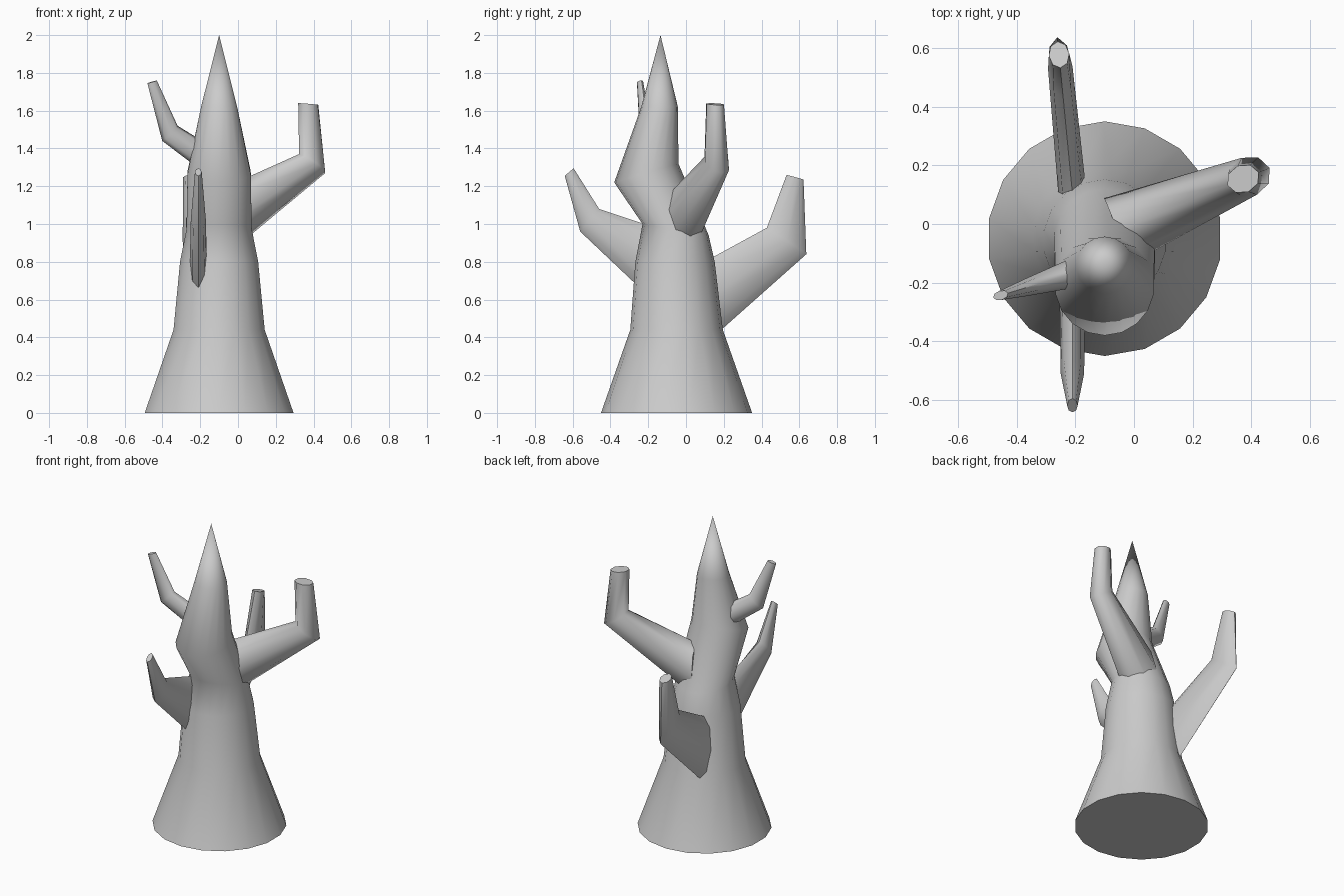
import bpy, math
from mathutils import Vector

if "Cube" in bpy.data.objects:
    bpy.data.objects.remove(bpy.data.objects["Cube"])


def make_loft(name, rings, apex=None):
    """Skin a list of equal-length rings; end with a cap or a pointed tip."""
    n = len(rings[0])
    verts = [p for r in rings for p in r]
    faces = [tuple(reversed(range(n)))]
    for k in range(len(rings) - 1):
        a, b = k * n, (k + 1) * n
        for i in range(n):
            j = (i + 1) % n
            faces.append((a + i, a + j, b + j, b + i))
    last = (len(rings) - 1) * n
    if apex:
        verts.append(Vector(apex))
        faces += [(last + i, last + (i + 1) % n, len(verts) - 1) for i in range(n)]
    else:
        faces.append(tuple(range(last, last + n)))
    mesh = bpy.data.meshes.new(name)
    mesh.from_pydata(verts, [], faces)
    obj = bpy.data.objects.new(name, mesh)
    bpy.context.collection.objects.link(obj)
    bpy.ops.object.select_all(action='DESELECT')
    obj.select_set(True)
    bpy.context.view_layer.objects.active = obj
    bpy.ops.object.shade_smooth_by_angle(angle=math.radians(65))
    return obj


def trunk_ring(cy, z, r, tilt=0.0, cx=-0.1, n=18):
    ring = []
    for i in range(n):
        a = math.pi / 2 + 2 * math.pi * i / n
        ring.append(Vector((cx + r * math.cos(a), cy + r * math.sin(a),
                            z + tilt * math.sin(a))))
    return ring


def branch(name, origin, heading, sections, n=8):
    """Sections: outer (distance, z), inner (distance, z), half width."""
    h = math.radians(heading)
    out = Vector((math.cos(h), math.sin(h), 0))
    side = Vector((-math.sin(h), math.cos(h), 0))
    base = Vector((origin[0], origin[1], 0))
    rings = []
    for (u0, z0), (u1, z1), w in sections:
        low = base + out * u0 + Vector((0, 0, z0))
        high = base + out * u1 + Vector((0, 0, z1))
        mid, half = (low + high) / 2, (high - low) / 2
        rings.append([mid + half * math.cos(t) - side * (w * math.sin(t))
                      for t in (2 * math.pi * i / n for i in range(n))])
    return make_loft(name, rings)


# Trunk: flared foot, forward bulge, pointed top
make_loft("trunk", [
    trunk_ring(-0.05, 0.0, 0.40),
    trunk_ring(-0.05, 0.44, 0.245),
    trunk_ring(-0.058, 0.80, 0.21),
    trunk_ring(-0.055, 0.97, 0.175, -0.03),
    trunk_ring(-0.21, 1.27, 0.17, 0.05),
    trunk_ring(-0.14, 1.62, 0.097),
], apex=(-0.1, -0.135, 2.0))

# Bent branches with wide roots
branch("right_branch", (0, 0), 22.5, [
    ((-0.06, 0.84), (-0.06, 1.20), 0.12),
    ((0.50, 1.27), (0.35, 1.37), 0.068),
    ((0.46, 1.63), (0.345, 1.64), 0.048)])
branch("back_branch", (-0.2, 0), 95.5, [
    ((0.12, 0.38), (0.08, 0.79), 0.048),
    ((0.64, 0.84), (0.43, 0.98), 0.042),
    ((0.625, 1.235), (0.535, 1.26), 0.035)])
branch("front_branch", (-0.21, 0), -90, [
    ((0.19, 0.61), (0.16, 0.98), 0.045),
    ((0.56, 0.96), (0.46, 1.08), 0.040),
    ((0.642, 1.255), (0.595, 1.295), 0.018)])
branch("left_branch", (-0.1, -0.135), 197, [
    ((0.08, 1.27), (0.06, 1.42), 0.055),
    ((0.315, 1.44), (0.23, 1.52), 0.030),
    ((0.397, 1.745), (0.345, 1.76), 0.016)])
